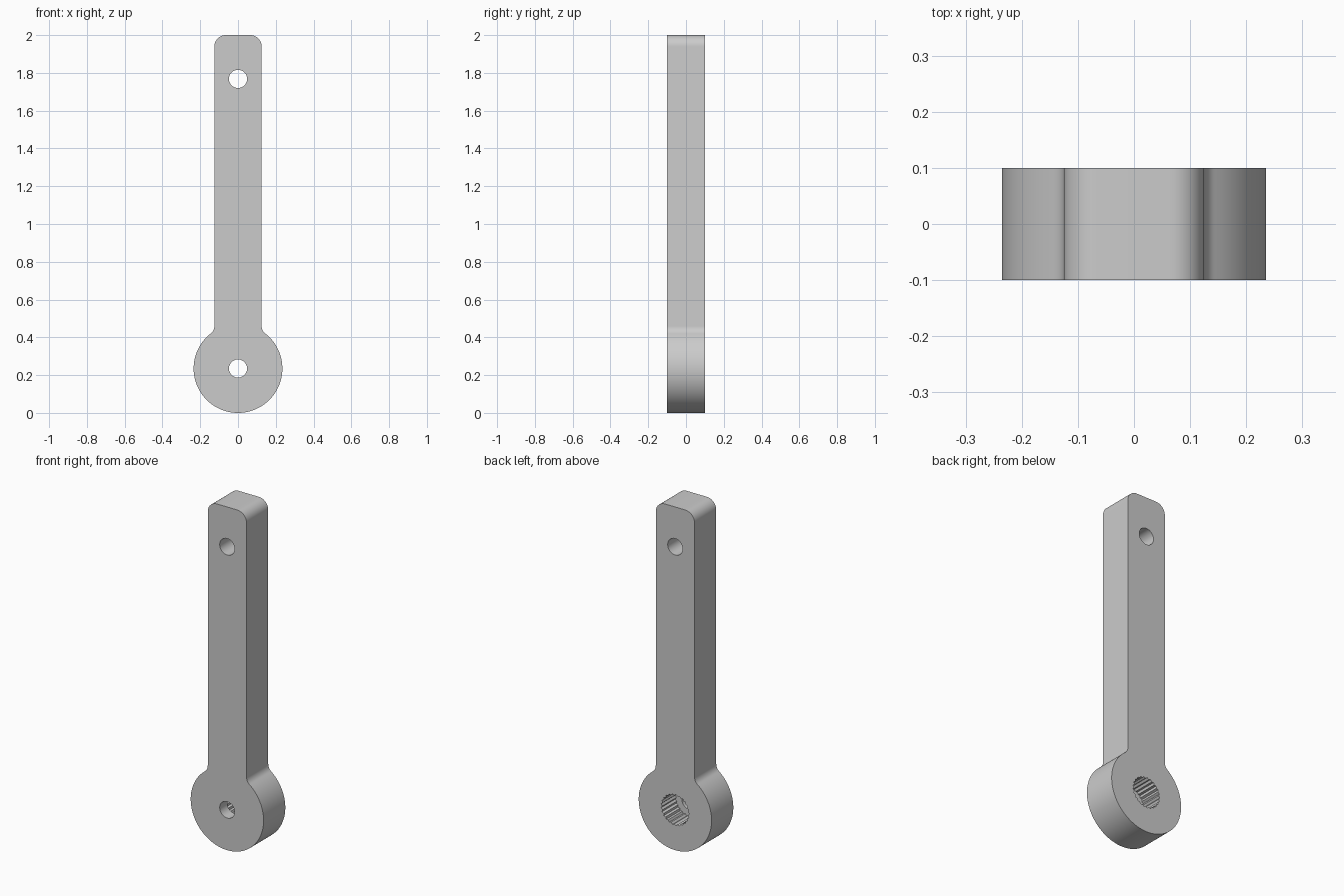
import bpy, bmesh
from math import sin, cos, pi, sqrt, atan2

cube = bpy.data.objects.get("Cube")
if cube:
    bpy.data.objects.remove(cube)

HUB_R = HUB_Z = 0.235      # round hub at the foot
HALF_W, HALF_D = 0.125, 0.1
HEIGHT = 2.0
CORNER, FILLET = 0.06, 0.05
HOLE_R, HOLE_Z = 0.048, 1.768
SOCKET_R, SOCKET_DEPTH, TEETH = 0.091, 0.13, 25

grey = bpy.data.materials.new("plain grey")
grey.use_nodes = True
colour = (0.6, 0.6, 0.6, 1)
grey.diffuse_color = colour
grey.node_tree.nodes["Principled BSDF"].inputs["Base Color"].default_value = colour


def arc(cx, cz, r, start, end, steps):
    return [(cx + r * cos(start + (end - start) * i / steps),
             cz + r * sin(start + (end - start) * i / steps)) for i in range(steps + 1)]


def prism(name, outline, y0, y1):
    """Extrude a closed x-z outline from y0 to y1."""
    bm = bmesh.new()
    face = bm.faces.new([bm.verts.new((x, y0, z)) for x, z in outline])
    moved = bmesh.ops.extrude_face_region(bm, geom=[face])["geom"]
    bmesh.ops.translate(bm, vec=(0, y1 - y0, 0),
                        verts=[v for v in moved if isinstance(v, bmesh.types.BMVert)])
    bmesh.ops.recalc_face_normals(bm, faces=bm.faces)
    mesh = bpy.data.meshes.new(name)
    bm.to_mesh(mesh)
    bm.free()
    mesh.materials.append(grey)
    obj = bpy.data.objects.new(name, mesh)
    bpy.context.collection.objects.link(obj)
    return obj


# Right half of the outline: hub, concave fillet, rounded top corner
fx = HALF_W + FILLET
fz = HUB_Z + sqrt((HUB_R + FILLET) ** 2 - fx ** 2)
tangent = atan2(fz - HUB_Z, fx)
half = arc(0, HUB_Z, HUB_R, -pi / 2, tangent, 40)
half += arc(fx, fz, FILLET, pi + tangent, pi, 10)[1:]
half += arc(HALF_W - CORNER, HEIGHT - CORNER, CORNER, 0, pi / 2, 12)
outline = half + [(-x, z) for x, z in reversed(half[1:])]
lever = prism("lever_arm", outline, -HALF_D, HALF_D)

# Through holes and the toothed socket in the back of the hub
cutters = [prism("hole_cutter", arc(0, z, HOLE_R, 0, 2 * pi, 48)[:-1], -0.2, 0.2)
           for z in (HUB_Z, HOLE_Z)]
teeth = []
for i in range(TEETH * 2):
    r = SOCKET_R if i % 2 else SOCKET_R - 0.008
    a = pi * i / TEETH
    teeth.append((r * cos(a), HUB_Z + r * sin(a)))
cutters.append(prism("socket_cutter", teeth, HALF_D - SOCKET_DEPTH, 0.2))

bpy.context.view_layer.objects.active = lever
for cutter in cutters:
    cutter.hide_render = True
    mod = lever.modifiers.new("cut", "BOOLEAN")
    mod.operation, mod.solver, mod.object = "DIFFERENCE", "EXACT", cutter
    bpy.ops.object.modifier_apply(modifier=mod.name)
    bpy.data.objects.remove(cutter)

# Smooth curved walls with crisp rims
bpy.ops.object.select_all(action="DESELECT")
lever.select_set(True)
bpy.ops.object.shade_smooth_by_angle(angle=pi / 6)
